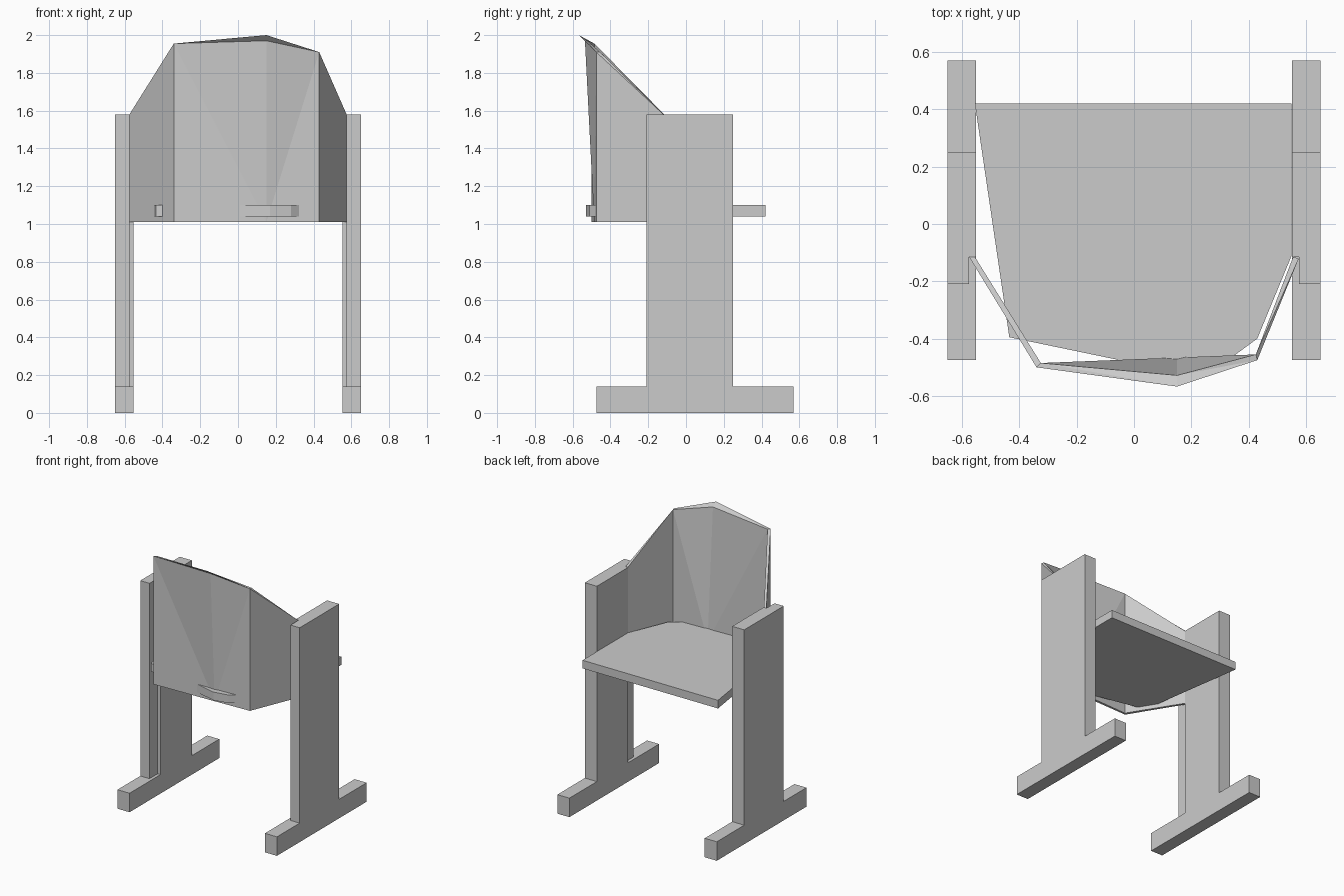
import bpy, bmesh

cube = bpy.data.objects.get("Cube")
if cube:
    bpy.data.objects.remove(cube, do_unlink=True)

grey = bpy.data.materials.new("plain_grey")
grey.use_nodes = True
colour = (0.6, 0.6, 0.6, 1)
grey.diffuse_color = colour
grey.node_tree.nodes["Principled BSDF"].inputs["Base Color"].default_value = colour


def finish(bm, name):
    bmesh.ops.remove_doubles(bm, verts=bm.verts, dist=0.0005)
    bmesh.ops.recalc_face_normals(bm, faces=bm.faces)
    mesh = bpy.data.meshes.new(name)
    bm.to_mesh(mesh)
    bm.free()
    mesh.materials.append(grey)
    obj = bpy.data.objects.new(name, mesh)
    bpy.context.collection.objects.link(obj)


def prism(bm, outline, low, high):
    """Extrude a plan outline between two heights."""
    face = bm.faces.new([bm.verts.new((x, y, low)) for x, y in outline])
    made = bmesh.ops.extrude_face_region(bm, geom=[face])["geom"]
    top = [v for v in made if isinstance(v, bmesh.types.BMVert)]
    bmesh.ops.translate(bm, verts=top, vec=(0, 0, high - low))


# Side frames: a long foot and an upright rebated to take the backrest
for name, side in (("right", -1), ("left", 1)):
    inner, outer, rebate = 0.552 * side, 0.65 * side, 0.575 * side
    bm = bmesh.new()
    prism(bm, [(inner, -0.475), (outer, -0.475), (outer, 0.57), (inner, 0.57)], 0, 0.14)
    finish(bm, name + "_foot")
    bm = bmesh.new()
    prism(bm, [(outer, -0.21), (outer, 0.25), (inner, 0.25), (inner, -0.115),
               (rebate, -0.115), (rebate, -0.21)], 0.14, 1.58)
    finish(bm, name + "_upright")

# Seat board
bm = bmesh.new()
prism(bm, [(-0.555, 0.42), (-0.435, -0.395), (-0.05, -0.475), (0.17, -0.53),
           (0.28, -0.51), (0.43, -0.40), (0.55, -0.11), (0.55, 0.42)], 1.04, 1.10)
finish(bm, "seat")

# Wraparound backrest: each column runs outer foot, shoulder, rim, inner top, inner foot
FOOT = 1.01
columns = []
for (ox, oy), (ix, iy), top in (
        ((-0.575, -0.115), (-0.555, -0.115), 1.58),
        ((-0.34, -0.50), (-0.325, -0.485), 1.955),
        ((0.15, -0.486), (0.15, -0.466), 2.0),
        ((0.43, -0.475), (0.425, -0.455), 1.91),
        ((0.575, -0.12), (0.555, -0.115), 1.58)):
    shoulder, rim, inside = (ox, oy, top), (ox, oy, top), (ix, iy, top)
    if top == 2.0:  # the crest leans out and ends in a thin lip
        shoulder, rim, inside = (ox, -0.535, 1.97), (ox, -0.567, top), (ix, -0.528, 1.975)
    columns.append([(ox, oy, FOOT), shoulder, rim, inside, (ix, iy, FOOT)])

bm = bmesh.new()
rings = [[bm.verts.new(p) for p in col] for col in columns]
for a, b in zip(rings, rings[1:]):
    for i in range(len(a)):
        j = (i + 1) % len(a)
        bm.faces.new((a[i], a[j], b[j], b[i]))
bm.faces.new(rings[0])
bm.faces.new(rings[-1])
bmesh.ops.remove_doubles(bm, verts=bm.verts, dist=0.0005)
bmesh.ops.triangulate(bm, faces=bm.faces)
finish(bm, "backrest")
